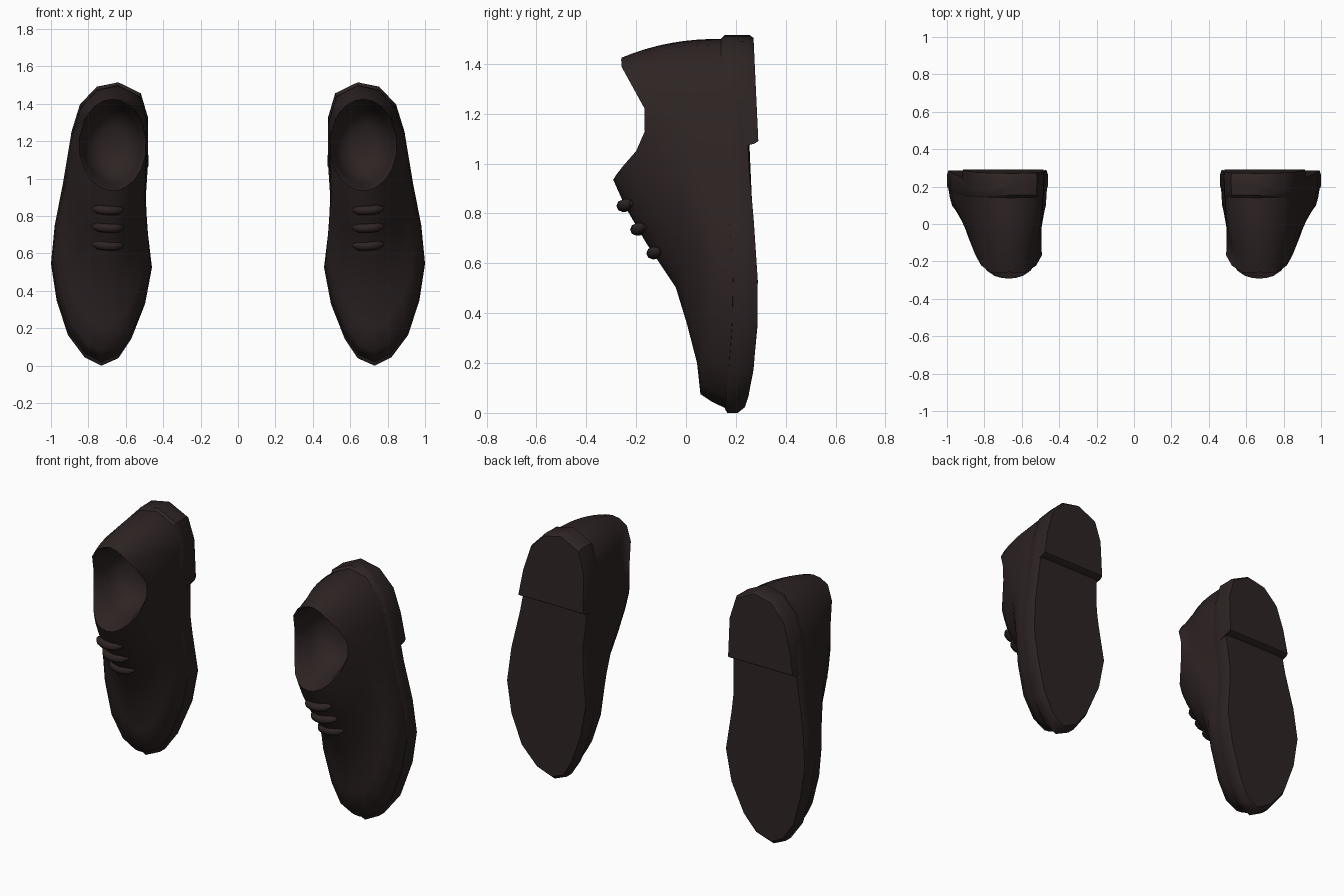
import bpy, bmesh, math

if "Cube" in bpy.data.objects:
    bpy.data.objects.remove(bpy.data.objects["Cube"])

mat = bpy.data.materials.new("dark brown leather")
mat.diffuse_color = (0.027, 0.017, 0.017, 1)
mat.use_nodes = True
mat.node_tree.nodes["Principled BSDF"].inputs["Base Color"].default_value = mat.diffuse_color

# Sole outline (x, z) of one shoe: toe, outer side, heel, inner side
OUTLINE = [(.73, 0), (.82, .045), (.91, .165), (.97, .35), (1.0, .545),
           (.98, .75), (.935, .98), (.89, 1.25), (.845, 1.395), (.755, 1.49),
           (.64, 1.515), (.52, 1.455), (.483, 1.33), (.48, 1.1), (.495, .87),
           (.488, .76), (.46, .525), (.497, .33), (.57, .145), (.64, .04)]
WELT = [(0, .155), (.3, .185), (.55, .19), (.8, .17), (1.1, .145), (1.52, .14)]
BOTTOM = [(0, .225), (.02, .235), (.1, .262), (.3, .285), (.5, .29),
          (.8, .27), (1.06, .245), (1.52, .235)]
RIM = [(.93, -.295), (.97, -.27), (1.05, -.2), (1.13, -.165), (1.2, -.155),
       (1.3, -.21), (1.4, -.265), (1.44, -.253)]


def lerp(a, b, t):
    return a + (b - a) * t


def sample(curve, v):
    for (a, p), (b, q) in zip(curve, curve[1:]):
        if v <= b:
            return lerp(p, q, max(0, (v - a) / (b - a)))
    return curve[-1][1]


def shrink(pt, s):
    return (.72 + (pt[0] - .72) * s, .76 + (pt[1] - .76) * s)


def finish(ob, angle):
    ob.data.materials.append(mat)
    bpy.context.view_layer.objects.active = ob
    ob.select_set(True)
    bpy.ops.object.shade_smooth_by_angle(angle=math.radians(angle))
    ob.select_set(False)
    ob.modifiers.new("pair", 'MIRROR').use_mirror_merge = False


def loft(name, rings, angle):
    """Skin closed rings of points and cap both ends."""
    bm = bmesh.new()
    rows = [[bm.verts.new(p) for p in r] for r in rings]
    n = len(rows[0])
    for a, b in zip(rows, rows[1:]):
        for i in range(n):
            j = (i + 1) % n
            bm.faces.new((a[i], a[j], b[j], b[i]))
    bm.faces.new(rows[0][::-1])
    bm.faces.new(rows[-1])
    bmesh.ops.recalc_face_normals(bm, faces=bm.faces)
    me = bpy.data.meshes.new(name)
    bm.to_mesh(me)
    bm.free()
    ob = bpy.data.objects.new(name, me)
    bpy.context.collection.objects.link(ob)
    finish(ob, angle)


# Sole: welt edge, side wall and rounded bottom edge
rings = []
for s, t in ((.98, 0), (1, .15), (1, .75), (.97, 1)):
    ring = []
    for p in OUTLINE:
        x, z = shrink(p, s)
        ring.append((x, lerp(sample(WELT, z), sample(BOTTOM, z), t), z))
    rings.append(ring)
loft("sole", rings, 40)

# Heel block: the rear part of the outline, cut straight across at the front
heel = [(.917, 1.075)] + [p for p in OUTLINE if p[1] > 1.09] + [(.48, 1.075)]
rings = []
for s, y0, y1, front in ((1, .2, .2, 1.06), (1.002, .275, .255, 1.08),
                         (.985, .291, .27, 1.09)):
    ring = []
    for p in heel:
        x, z = shrink(p, s)
        z = max(z, front) if p[1] != 1.075 else front
        ring.append((x, lerp(y0, y1, (z - 1.07) / .45), min(z, 1.515)))
    rings.append(ring)
loft("heel", rings, 40)

# Upper: rings sweep from the welt up to the ankle opening, then down inside
half = [0, 12, 25, 40, 58, 78, 100, 125, 148, 165, 180]
thetas = [math.radians(a) for a in half + [360 - a for a in half[-2:0:-1]]]
TOE_SHIFT = [0, .03, .065, .2, .37, .53, .72, .88, 1]
TOE_RISE = [0, .11, .22, .25, .34, .44, .70, .89, 1]
rim = []
for t in thetas:
    z = 1.18 - .245 * math.cos(t)
    rim.append((.67 + .18 * math.sin(t), sample(RIM, z), z))
rings = []
for k in range(9):
    ring = []
    f = k / 8
    for p, r, t in zip(OUTLINE, rim, thetas):
        x, z = shrink(p, .98)
        y = sample(WELT, z) + .01 * (k == 0)
        toe, back = max(0, math.cos(t)), max(0, -math.cos(t))
        shift = lerp(lerp(f ** 1.2, f ** 2.2, back), TOE_SHIFT[k], toe)
        rise = lerp(f, TOE_RISE[k], toe)
        ring.append((lerp(x, r[0], shift), lerp(y, r[1], rise), lerp(z, r[2], shift)))
    rings.append(ring)
for s, d in ((.93, .12), (.84, .5), (.68, .82), (.4, .97), (.12, 1)):
    rings.append([(lerp(.67, x, s), lerp(y, .02, d), lerp(1.18, z, s)) for x, y, z in rim])
loft("upper", rings, 70)

# Laces: three short bowed cords across the instep
for k, (z, y) in enumerate(((.64, -.135), (.735, -.2), (.83, -.255))):
    cu = bpy.data.curves.new("lace", 'CURVE')
    cu.dimensions = '3D'
    cu.bevel_depth = .024
    cu.bevel_resolution = 2
    cu.use_fill_caps = True
    sp = cu.splines.new('POLY')
    sp.points.add(6)
    for i, pt in enumerate(sp.points):
        u = i / 3 - 1
        pt.co = (.695 + .08 * u, y + .035 * u * u, z + .008 * u * u + .004 * u, 1)
        pt.radius = .45 if i in (0, 6) else 1
    tmp = bpy.data.objects.new("lace_path", cu)
    bpy.context.collection.objects.link(tmp)
    me = bpy.data.meshes.new_from_object(tmp.evaluated_get(bpy.context.evaluated_depsgraph_get()))
    bpy.data.objects.remove(tmp)
    ob = bpy.data.objects.new("lace_%d" % (k + 1), me)
    bpy.context.collection.objects.link(ob)
    me.materials.clear()
    finish(ob, 60)
